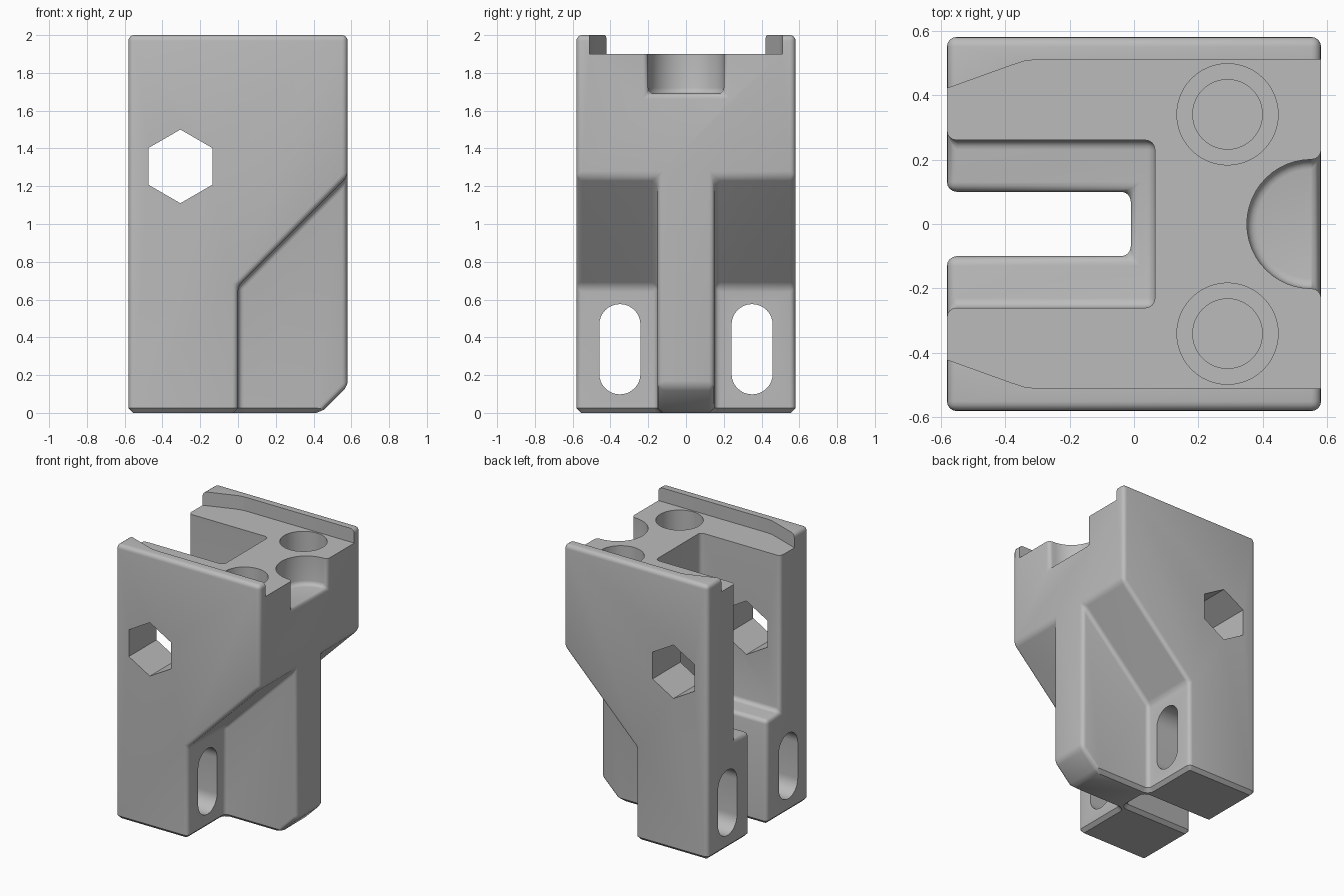
import bpy, bmesh, math
from mathutils import Vector

cube = bpy.data.objects.get("Cube")
if cube:
    bpy.data.objects.remove(cube, do_unlink=True)

HALF = 0.58
ROUND = 0.03
AXES = {"X": (1, 2, 0), "Y": (0, 2, 1), "Z": (0, 1, 2)}


def prism(name, points, axis, low, high):
    """Extrude a flat outline along one axis."""
    a, b, c = AXES[axis]
    bm = bmesh.new()
    ring = []
    for p in points:
        co = Vector()
        co[a], co[b], co[c] = p[0], p[1], low
        ring.append(bm.verts.new(co))
    face = bm.faces.new(ring)
    new = bmesh.ops.extrude_face_region(bm, geom=[face])["geom"]
    offset = Vector()
    offset[c] = high - low
    bmesh.ops.translate(bm, vec=offset, verts=[v for v in new if isinstance(v, bmesh.types.BMVert)])
    bmesh.ops.recalc_face_normals(bm, faces=bm.faces)
    mesh = bpy.data.meshes.new(name)
    bm.to_mesh(mesh)
    bm.free()
    obj = bpy.data.objects.new(name, mesh)
    bpy.context.collection.objects.link(obj)
    return obj


def arc(cx, cy, r, start, end, steps):
    """Points on an arc, angles in degrees."""
    angles = [math.radians(start + (end - start) * i / steps) for i in range(steps + 1)]
    return [(cx + r * math.cos(t), cy + r * math.sin(t)) for t in angles]


def circle(cx, cy, r, sides, start=0):
    return arc(cx, cy, r, start, start + 360, sides)[:-1]


def rect(x0, y0, x1, y1):
    return [(x0, y0), (x1, y0), (x1, y1), (x0, y1)]


def cut(target, cutters):
    """Subtract each cutter in turn, then discard it."""
    bpy.context.view_layer.objects.active = target
    for cutter in cutters:
        mod = target.modifiers.new("cut", "BOOLEAN")
        mod.operation, mod.solver, mod.object = "DIFFERENCE", "EXACT", cutter
        bpy.ops.object.modifier_apply(modifier=mod.name)
        bpy.data.objects.remove(cutter, do_unlink=True)


# Main block
body = prism("clamp_body", rect(-HALF, -HALF, HALF, HALF), "Z", 0, 2)

# Side reliefs leaving a central web, then the web's sloped foot
relief = [(0, -0.1), (0, 0.67), (0.7, 1.37), (0.7, -0.1)]
cutters = [prism("relief", relief, "Y", *span) for span in ((0.15, 0.7), (-0.7, -0.15))]
cutters.append(prism("foot_slope", [(0.34, -0.1), (0.7, 0.26), (0.7, -0.1)], "Y", -0.3, 0.3))

# Stepped slot open to one side, and a half-round pocket opposite
cutters.append(prism("wide_slot", rect(-0.7, -0.26, 0.065, 0.26), "Z", 0.76, 2.2))
cutters.append(prism("narrow_slot", rect(-0.7, -0.1, -0.01, 0.1), "Z", -0.2, 1))
pocket = [(0.7, 0.2)] + arc(0.55, 0, 0.2, 90, 270, 24) + [(0.7, -0.2)]
cutters.append(prism("pocket", pocket, "Z", 1.69, 2.2))
cut(body, cutters)

# Rounded edges, with a flat chamfer around the base
bm = bmesh.new()
bm.from_mesh(body.data)
bmesh.ops.remove_doubles(bm, verts=bm.verts, dist=0.0001)
bmesh.ops.dissolve_limit(bm, angle_limit=0.01, verts=bm.verts, edges=bm.edges)


def on_base(edge):
    return all(v.co.z < 0.0001 for v in edge.verts)


edges = [e for e in bm.edges if e.calc_face_angle(0) > 0.4 and not on_base(e)]
bmesh.ops.bevel(bm, geom=edges, offset=ROUND, offset_type="OFFSET", segments=4,
                profile=0.5, affect="EDGES", clamp_overlap=False)
edges = [e for e in bm.edges if e.calc_face_angle(0) > 0.4 and on_base(e)]
bmesh.ops.bevel(bm, geom=edges, offset=0.025, offset_type="OFFSET", segments=1,
                profile=0.5, affect="EDGES", clamp_overlap=False)
bm.to_mesh(body.data)
bm.free()

# Crisp top channel between two rails, flared inward at the slot end
edge = [(-0.7, 0.377), (-0.38, 0.492), (-0.34, 0.505), (-0.3, 0.51), (0.7, 0.51)]
channel = edge + [(x, -y) for x, y in reversed(edge)]
cutters = [prism("channel", channel, "Z", 1.9, 2.2)]

# Hexagonal cross hole
cutters.append(prism("hex_hole", circle(-0.305, 1.305, 0.195, 6, 90), "Y", -0.8, 0.8))

# Counterbored screw holes and long adjustment slots on both sides
for side in (-1, 1):
    y = 0.34 * side
    cutters.append(prism("counterbore", circle(0.29, y, 0.157, 48), "Z", 1.5, 2.1))
    cutters.append(prism("screw_hole", circle(0.29, y, 0.108, 48), "Z", 1.2, 1.6))
    y = 0.35 * side
    slot = arc(y, 0.467, 0.109, 0, 180, 16) + arc(y, 0.207, 0.109, 180, 360, 16)
    cutters.append(prism("long_slot", slot, "X", -0.8, 0.3))
cut(body, cutters)

# Single grey finish
grey = bpy.data.materials.new("plain_grey")
grey.use_nodes = True
colour = (0.5, 0.5, 0.5, 1)
grey.diffuse_color = colour
grey.node_tree.nodes["Principled BSDF"].inputs["Base Color"].default_value = colour
body.data.materials.clear()
body.data.materials.append(grey)

bpy.ops.object.select_all(action="DESELECT")
body.select_set(True)
bpy.context.view_layer.objects.active = body
bpy.ops.object.shade_smooth_by_angle(angle=math.radians(30))
